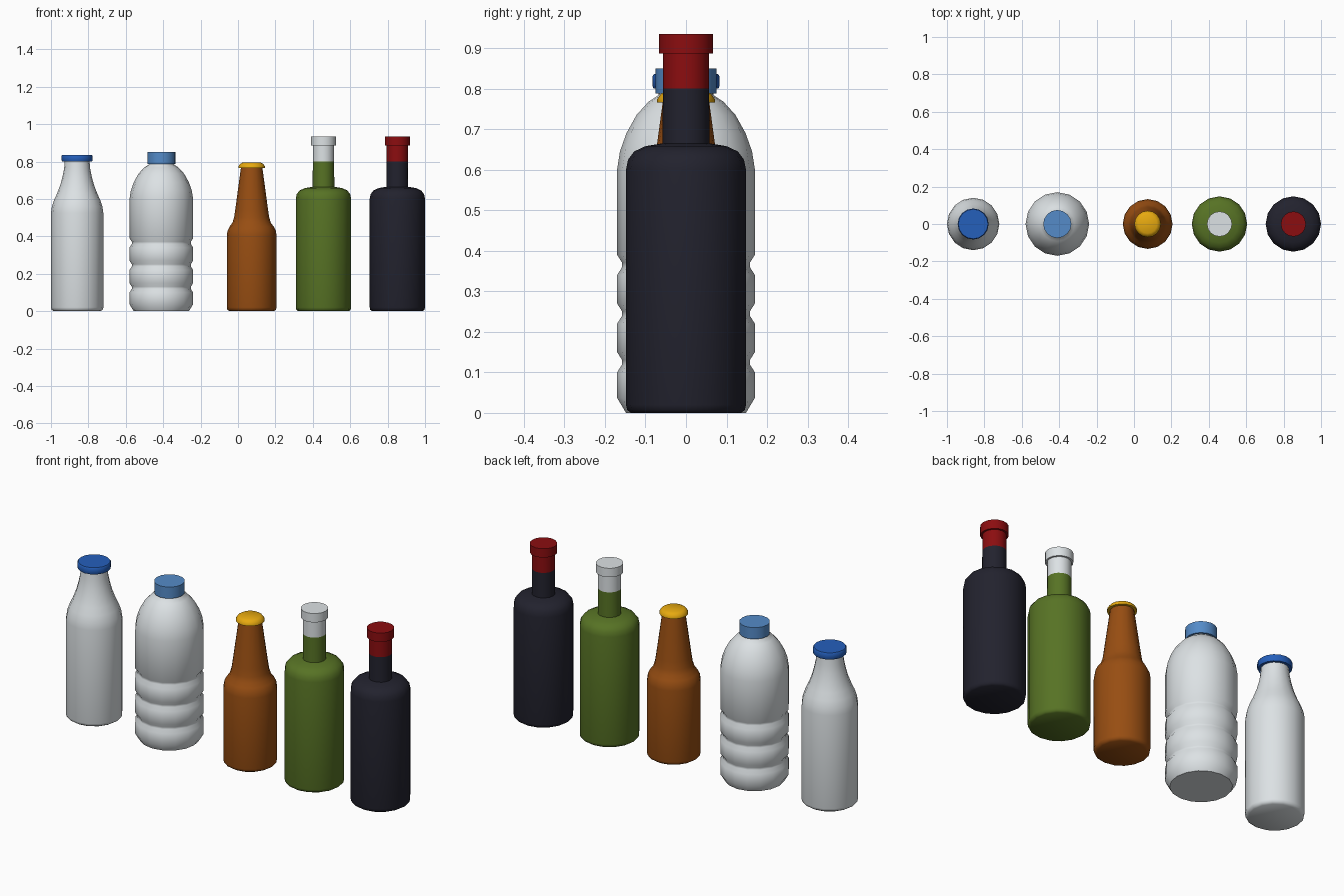
import bpy, bmesh, math

if "Cube" in bpy.data.objects:
    bpy.data.objects.remove(bpy.data.objects["Cube"])

SIDES = 16


def material(name, rgb):
    m = bpy.data.materials.new(name)
    m.diffuse_color = (*rgb, 1)
    m.use_nodes = True
    m.node_tree.nodes["Principled BSDF"].inputs["Base Color"].default_value = m.diffuse_color
    return m


white = material("milky white", (0.72, 0.76, 0.78))
blue = material("deep blue", (0.018, 0.115, 0.50))
sky = material("sky blue", (0.09, 0.26, 0.58))
amber = material("amber brown", (0.31, 0.075, 0.006))
gold = material("gold", (0.80, 0.40, 0.005))
green = material("olive green", (0.095, 0.17, 0.018))
dark = material("near black", (0.016, 0.016, 0.027))
red = material("dark red", (0.26, 0.004, 0.005))


def lathe(name, x, profile, mats, split=None):
    """Turn (radius, z) points round a vertical axis; faces above split get the second colour."""
    bm = bmesh.new()
    rings = [[bm.verts.new((r * math.cos(2 * math.pi * i / SIDES),
                            r * math.sin(2 * math.pi * i / SIDES), z))
              for i in range(SIDES)] for r, z in profile]
    for a, b in zip(rings, rings[1:]):
        for i in range(SIDES):
            j = (i + 1) % SIDES
            bm.faces.new((a[i], a[j], b[j], b[i]))
    bm.faces.new(rings[0][::-1])
    bm.faces.new(rings[-1])
    for f in bm.faces:
        f.smooth = True
        if split and f.calc_center_median().z > split:
            f.material_index = 1
    mesh = bpy.data.meshes.new(name)
    bm.to_mesh(mesh)
    bm.free()
    for m in mats:
        mesh.materials.append(m)
    ob = bpy.data.objects.new(name, mesh)
    bpy.context.collection.objects.link(ob)
    ob.location.x = x
    bpy.ops.object.select_all(action='DESELECT')
    ob.select_set(True)
    bpy.context.view_layer.objects.active = ob
    bpy.ops.object.shade_smooth_by_angle(angle=math.radians(50))
    return ob


# Milk bottle with blue lid
lathe("milk_bottle", -0.86, [(0.125, 0), (0.137, 0.008), (0.14, 0.02), (0.14, 0.525),
      (0.135, 0.56), (0.123, 0.595), (0.107, 0.63), (0.090, 0.675), (0.078, 0.72),
      (0.070, 0.76), (0.066, 0.805)], [white])
lathe("milk_lid", -0.86, [(0.070, 0.80), (0.080, 0.80), (0.083, 0.808), (0.083, 0.83),
      (0.079, 0.836)], [blue])

# Ribbed plastic bottle with sky blue screw cap
ribs = [(0.148, 0), (0.17, 0.037)]
for z in (0.125, 0.245, 0.365):
    ribs += [(0.17, z - 0.025), (0.158, z - 0.006), (0.158, z + 0.006), (0.17, z + 0.025)]
ribs += [(0.17, 0.60), (0.163, 0.645), (0.147, 0.69), (0.122, 0.735),
         (0.092, 0.768), (0.066, 0.785), (0.062, 0.80)]
lathe("ribbed_bottle", -0.41, ribs, [white])
lathe("screw_cap", -0.41, [(0.075, 0.788), (0.075, 0.85)], [sky])

# Amber bottle with gold crown cap
lathe("amber_bottle", 0.073, [(0.118, 0), (0.130, 0.008), (0.133, 0.02), (0.133, 0.405),
      (0.129, 0.43), (0.118, 0.452), (0.103, 0.472), (0.094, 0.50), (0.088, 0.54),
      (0.057, 0.77)], [amber])
lathe("crown_cap", 0.073, [(0.071, 0.766), (0.071, 0.774), (0.062, 0.787), (0.050, 0.794)], [gold])

# Two tall bottles with coloured foil necks and stoppers
for label, x, body, foil in (("green", 0.457, green, white), ("dark", 0.852, dark, red)):
    lathe(label + "_bottle", x, [(0.135, 0), (0.145, 0.007), (0.148, 0.02), (0.148, 0.60),
          (0.143, 0.625), (0.128, 0.645), (0.100, 0.658), (0.058, 0.665), (0.057, 0.80),
          (0.057, 0.89)], [body, foil], split=0.80)
    lathe(label + "_stopper", x, [(0.067, 0.887), (0.067, 0.935)], [foil])
